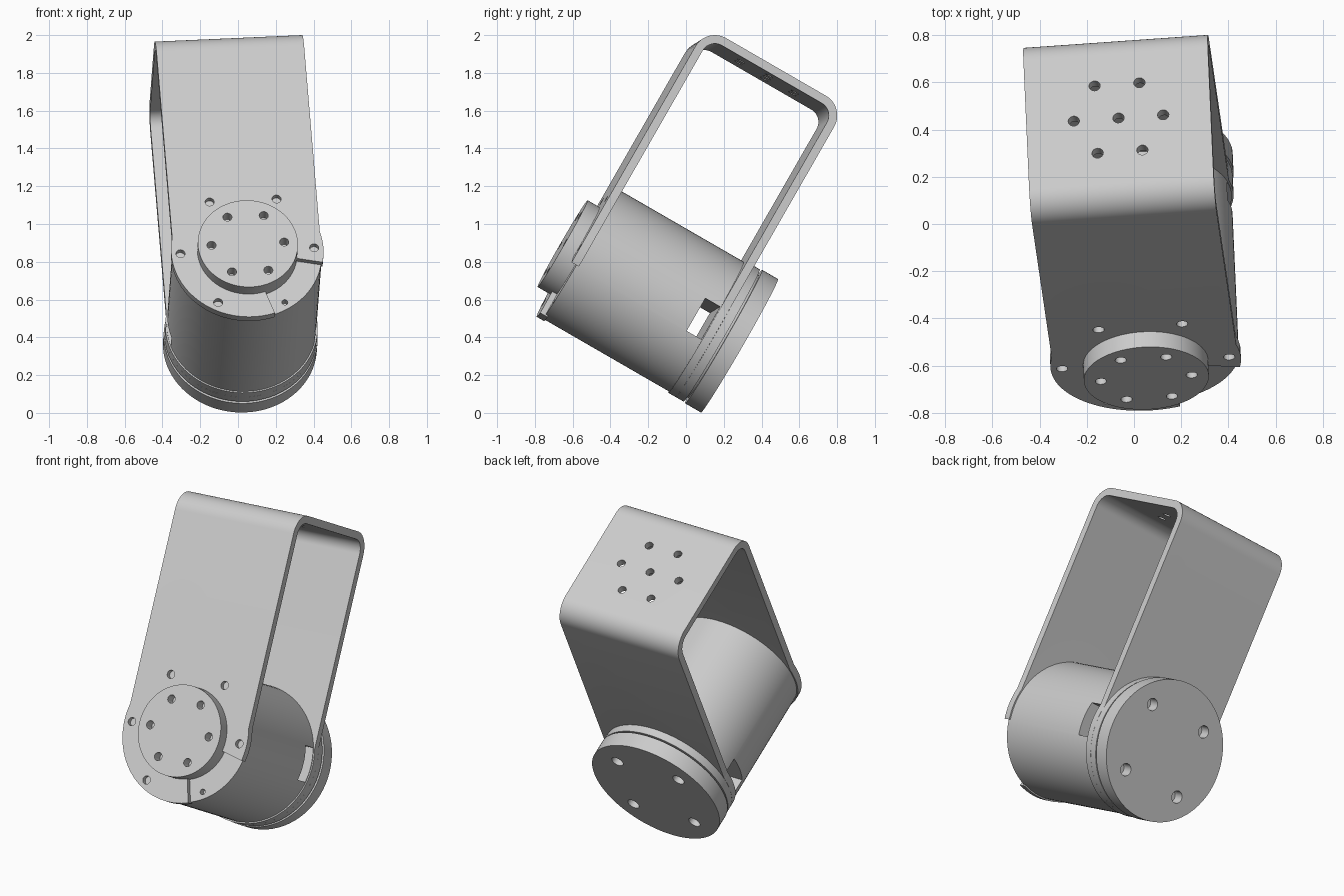
import bpy, bmesh
from math import cos, sin, pi, radians
from mathutils import Matrix, Vector

cube = bpy.data.objects.get("Cube")
if cube:
    bpy.data.objects.remove(cube)

# Tilted frame: local x across, local y along the drum axis, local z up the bracket
across = Vector((0.996, 0.07, 0.044)).normalized()
axis = Vector((-0.039, 0.866, -0.5))
axis = (axis - across * axis.dot(across)).normalized()
FRAME = Matrix((across, axis, across.cross(axis))).transposed().to_4x4()
FRAME.translation = (0.013, 0.225, 0.389)

grey = bpy.data.materials.new("Light grey metal")
grey.use_nodes = True
colour = (0.6, 0.6, 0.6, 1)
grey.diffuse_color = colour
grey.node_tree.nodes["Principled BSDF"].inputs["Base Color"].default_value = colour


def finish(name, bm):
    bmesh.ops.recalc_face_normals(bm, faces=bm.faces)
    mesh = bpy.data.meshes.new(name)
    bm.to_mesh(mesh)
    bm.free()
    mesh.materials.append(grey)
    obj = bpy.data.objects.new(name, mesh)
    bpy.context.collection.objects.link(obj)
    obj.matrix_world = FRAME
    return obj


def rod(bm, radius, y0, y1, x=0, z=0, segments=96):
    """Cylinder along the drum axis."""
    place = Matrix.Translation((x, (y0 + y1) / 2, z)) @ Matrix.Rotation(pi / 2, 4, 'X')
    bmesh.ops.create_cone(bm, cap_ends=True, segments=segments, radius1=radius,
                          radius2=radius, depth=abs(y1 - y0), matrix=place)


def drum(name, radius, y0, y1):
    bm = bmesh.new()
    rod(bm, radius, y0, y1)
    return finish(name, bm)


def prism(name, points, direction):
    bm = bmesh.new()
    face = bm.faces.new([bm.verts.new(p) for p in points])
    ext = bmesh.ops.extrude_face_region(bm, geom=[face])
    moved = [v for v in ext["geom"] if isinstance(v, bmesh.types.BMVert)]
    bmesh.ops.translate(bm, verts=moved, vec=direction)
    return finish(name, bm)


def ring_holes(radius, circle, angles, y0, y1):
    bm = bmesh.new()
    for a in angles:
        rod(bm, radius, y0, y1, circle * cos(radians(a)), circle * sin(radians(a)), 24)
    return finish("hole_cutter", bm)


def combine(obj, tool, operation='DIFFERENCE'):
    """Apply a boolean and discard the tool."""
    tool.hide_render = True
    mod = obj.modifiers.new("cut", 'BOOLEAN')
    mod.operation, mod.object, mod.solver = operation, tool, 'EXACT'
    bpy.context.view_layer.update()
    graph = bpy.context.evaluated_depsgraph_get()
    mesh = bpy.data.meshes.new_from_object(obj.evaluated_get(graph))
    obj.modifiers.clear()
    obj.data = mesh
    bpy.data.objects.remove(tool)


# U-shaped bracket
FRONT, BACK, TOP, THICK, HALF = -0.94, -0.09, 1.35, 0.045, 0.392
CORNER = 0.12


def u_path(inset):
    r = CORNER - inset
    pts = [(FRONT + inset, 0)]
    for cy, start in ((FRONT + CORNER, 180), (BACK - CORNER, 90)):
        for i in range(13):
            a = radians(start - 7.5 * i)
            pts.append((cy + r * cos(a), TOP - CORNER + r * sin(a)))
    return pts + [(BACK - inset, 0)]


outline = u_path(0) + u_path(THICK)[::-1]
bracket = prism("bracket", [(-HALF, y, z) for y, z in outline], (2 * HALF, 0, 0))
combine(bracket, drum("front_eye", 0.404, FRONT, FRONT + THICK), 'UNION')
combine(bracket, drum("back_eye", 0.404, BACK - THICK, BACK), 'UNION')

# Open sector in the front eye
corners = [(0, 0)] + [(0.6 * cos(radians(a)), 0.6 * sin(radians(a))) for a in (-13, -43, -73)]
combine(bracket, prism("sector_cutter", [(x, FRONT - 0.05, z) for x, z in corners], (0, 0.12, 0)))

# Screw holes in the front eye and the bracket top
combine(bracket, ring_holes(0.024, 0.355, (0, 60, 120, 180, 240), FRONT - 0.05, FRONT + 0.07))
bm = bmesh.new()
for i in range(7):
    r = 0.19 if i else 0
    bmesh.ops.create_cone(bm, cap_ends=True, segments=24, radius1=0.024, radius2=0.024, depth=0.2,
                          matrix=Matrix.Translation((r * cos(i * pi / 3),
                                                     (FRONT + BACK) / 2 + r * sin(i * pi / 3), TOP)))
combine(bracket, finish("top_hole_cutter", bm))

# Drum body with a side slot right through and a small pin hole
body = drum("drum_body", 0.396, -0.91, -0.1)
slot = [(-0.6, y, z) for y, z in ((-0.23, -0.1), (-0.14, -0.1), (-0.14, 0.1), (-0.23, 0.1))]
combine(body, prism("slot_cutter", slot, (1.2, 0, 0)))
combine(body, ring_holes(0.016, 0.355, (300,), -1, -0.87))

# Raised front hub
hub = drum("front_hub", 0.265, -1.015, -0.9)
combine(hub, ring_holes(0.024, 0.193, range(0, 360, 60), -1.1, -0.95))

# Rear ring, neck and end cap
drum("rear_ring", 0.404, -0.0895, -0.042)
drum("rear_neck", 0.375, -0.06, -0.02)
cap = drum("rear_cap", 0.408, -0.03, 0.067)
combine(cap, ring_holes(0.036, 0.285, (45, 135, 225, 315), 0.0, 0.1))

# Smooth curved walls, keep hard edges
for obj in bpy.context.collection.objects:
    if obj.type == 'MESH' and obj.data.materials and obj.data.materials[0] == grey:
        bpy.context.view_layer.objects.active = obj
        obj.select_set(True)
bpy.ops.object.shade_smooth_by_angle(angle=radians(30))
